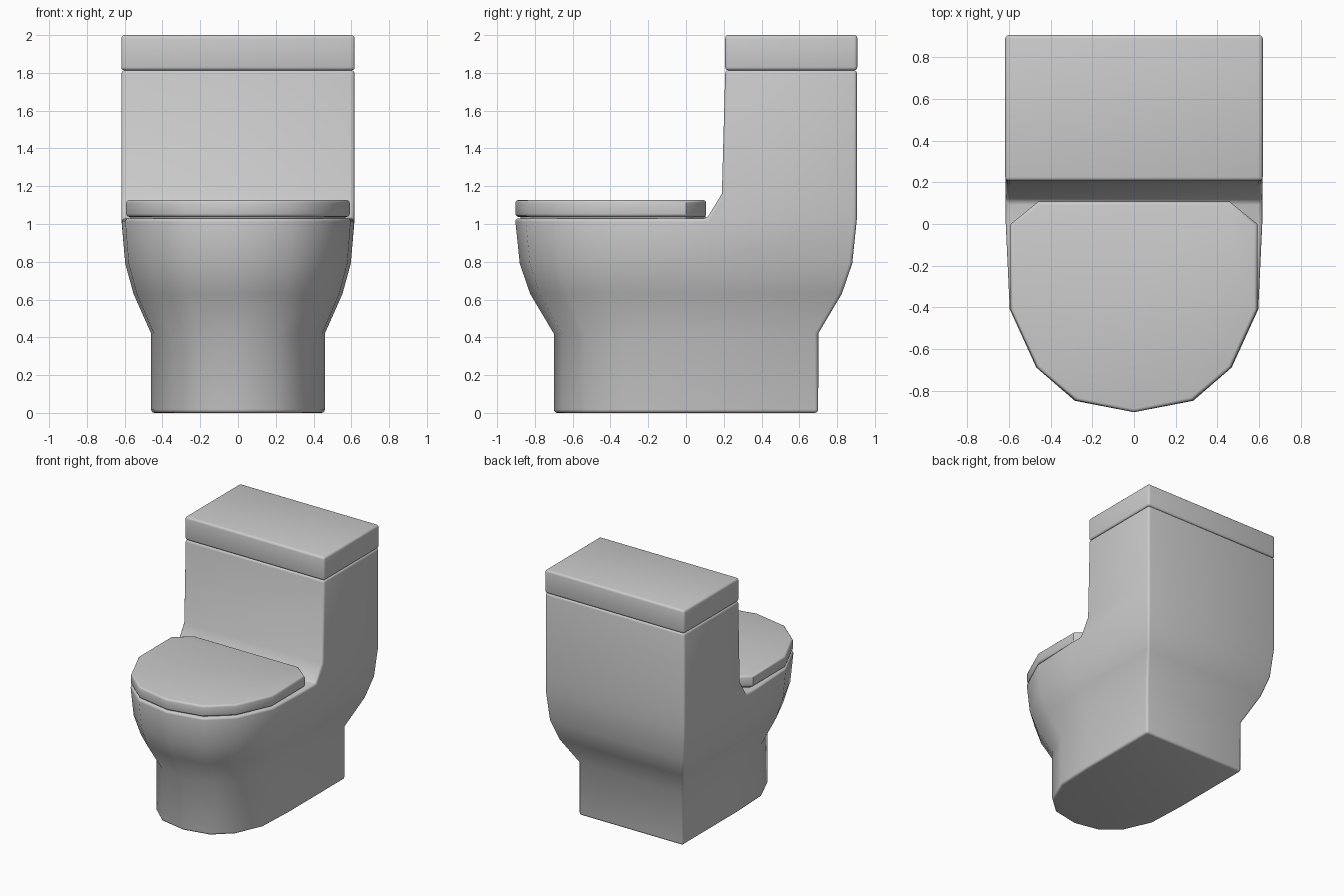
import bpy, bmesh, math

if "Cube" in bpy.data.objects:
    bpy.data.objects.remove(bpy.data.objects["Cube"])


def full_ring(half):
    """Mirror a half outline (front centre to back) into a closed ring."""
    return half + [(-x, y) for x, y in reversed(half) if x > 1e-6]


def add_ring(bm, outline, z):
    return [bm.verts.new((x, y, z)) for x, y in outline]


def bridge(bm, a, b):
    n = len(a)
    for i in range(n):
        j = (i + 1) % n
        bm.faces.new((a[i], a[j], b[j], b[i]))


def finish(bm, name, width, bevel_upright=True):
    """Round the hard edges, then make a smooth shaded object."""
    bmesh.ops.recalc_face_normals(bm, faces=bm.faces)
    edges = []
    for e in bm.edges:
        d = e.verts[0].co - e.verts[1].co
        upright = abs(d.z) > 0.9 * d.length
        if e.calc_face_angle(0) > math.radians(36) and (bevel_upright or not upright):
            edges.append(e)
    bmesh.ops.bevel(bm, geom=edges, offset=width, offset_type='OFFSET',
                    segments=3, profile=0.5, affect='EDGES', clamp_overlap=True)
    me = bpy.data.meshes.new(name)
    bm.to_mesh(me)
    bm.free()
    ob = bpy.data.objects.new(name, me)
    bpy.context.collection.objects.link(ob)
    bpy.ops.object.select_all(action='DESELECT')
    ob.select_set(True)
    bpy.context.view_layer.objects.active = ob
    bpy.ops.object.shade_smooth_by_angle(angle=math.radians(40))
    return ob


def prism(name, levels, width, bevel_upright=True):
    bm = bmesh.new()
    rings = [add_ring(bm, o, z) for o, z in levels]
    for a, b in zip(rings, rings[1:]):
        bridge(bm, a, b)
    bm.faces.new(rings[0])
    bm.faces.new(rings[-1])
    return finish(bm, name, width, bevel_upright)


# Pedestal, bowl and tank in one body
half = [(0, -0.905), (0.285, -0.85), (0.47, -0.69), (0.598, -0.41),
        (0.617, 0), (0.617, 0.11), (0.617, 0.905)]
sections = [(0, 0.46, 0.70), (0.42, 0.46, 0.70), (0.63, 0.553, 0.825),
            (0.79, 0.597, 0.88), (1.03, 0.617, 0.905)]
bm = bmesh.new()
rings = []
for z, w, d in sections:
    outline = [(x * w / 0.617, y if y == 0.11 else y * d / 0.905) for x, y in half]
    rings.append(add_ring(bm, full_ring(outline), z))
for a, b in zip(rings, rings[1:]):
    bridge(bm, a, b)
bm.faces.new(rings[0])
top = rings[-1]
bm.faces.new(top[:6] + top[8:])
tank = top[5:9]
for z, front in [(1.16, 0.19), (1.815, 0.208)]:
    nxt = add_ring(bm, [(0.617, front), (0.617, 0.905),
                        (-0.617, 0.905), (-0.617, front)], z)
    bridge(bm, tank, nxt)
    tank = nxt
bm.faces.new(tank)
finish(bm, "toilet_body", 0.018)

# Tank lid
box = [(0.618, 0.207), (0.618, 0.907), (-0.618, 0.907), (-0.618, 0.207)]
prism("tank_lid", [(box, 1.813), (box, 2.0)], 0.018)

# Seat cover, with a recessed spacer beneath it
seat = full_ring([(0, -0.903), (0.28, -0.847), (0.465, -0.69), (0.592, -0.41),
                  (0.592, 0), (0.46, 0.107)])
prism("seat_cover", [(seat, 1.038), (seat, 1.127)], 0.016, False)
spacer = [(x * 0.96, y * 0.97) for x, y in seat]
prism("seat_spacer", [(spacer, 1.02), (spacer, 1.05)], 0.003, False)
